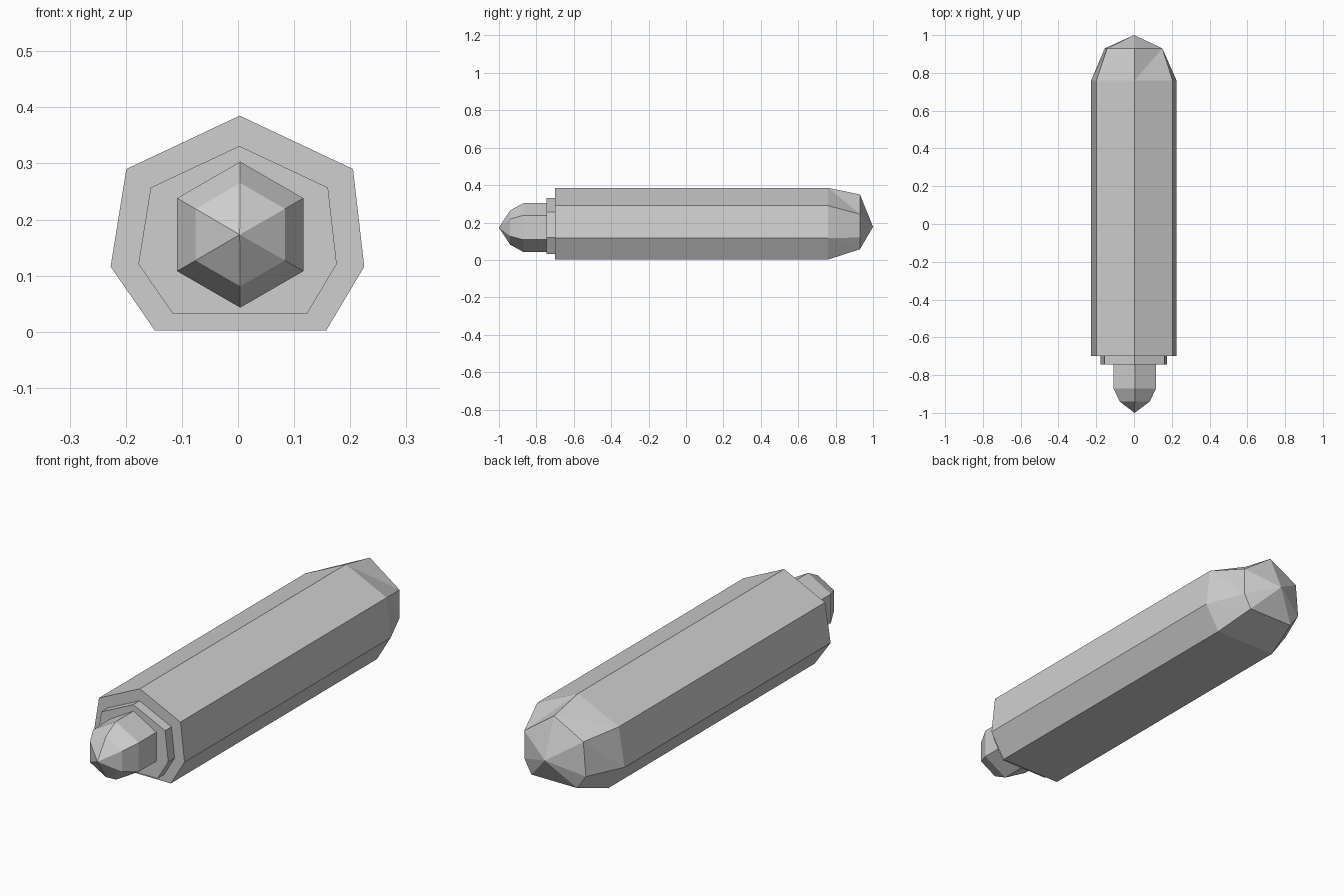
import bpy, bmesh
from math import sin, cos, pi

cube = bpy.data.objects.get("Cube")
if cube:
    bpy.data.objects.remove(cube, do_unlink=True)

grey = bpy.data.materials.new("light_grey")
grey.use_nodes = True
colour = (0.62, 0.62, 0.62, 1)
grey.diffuse_color = colour
grey.node_tree.nodes["Principled BSDF"].inputs["Base Color"].default_value = colour


def loft(name, sections, start_tip=None, end_tip=None):
    """Join (y, outline) sections along y; close each end with a cap or a point."""
    bm = bmesh.new()
    rings = [[bm.verts.new((x, y, z)) for x, z in outline] for y, outline in sections]
    n = len(rings[0])
    for a, b in zip(rings, rings[1:]):
        for i in range(n):
            j = (i + 1) % n
            bm.faces.new((a[i], a[j], b[j]))
            bm.faces.new((a[i], b[j], b[i]))
    for ring, tip in ((rings[0], start_tip), (rings[-1], end_tip)):
        if tip is None:
            bm.faces.new(ring)
        else:
            point = bm.verts.new(tip)
            for i in range(n):
                bm.faces.new((ring[i], ring[(i + 1) % n], point))
    # Merge coplanar side triangles back into flat panels
    bmesh.ops.dissolve_limit(bm, angle_limit=0.002, verts=bm.verts, edges=bm.edges)
    bmesh.ops.recalc_face_normals(bm, faces=bm.faces)
    mesh = bpy.data.meshes.new(name)
    bm.to_mesh(mesh)
    bm.free()
    mesh.materials.append(grey)
    obj = bpy.data.objects.new(name, mesh)
    bpy.context.collection.objects.link(obj)
    return obj


def hexagon(radius):
    return [(0.004 + radius * sin(i * pi / 3), 0.173 + radius * cos(i * pi / 3))
            for i in range(6)]


# Seven-sided outlines, starting at the top corner
body = [(0.003, 0.385), (0.205, 0.29), (0.225, 0.116), (0.157, 0.002),
        (-0.148, 0.002), (-0.227, 0.116), (-0.199, 0.29)]
tail = [(0.003, 0.35), (0.15, 0.245), (0.15, 0.12), (0.115, 0.057),
        (-0.112, 0.057), (-0.155, 0.12), (-0.142, 0.272)]
collar = [(x * 0.782, z * 0.782 + 0.03) for x, z in body]

# Long shaft with a faceted, pointed tail
loft("shaft", [(-0.7, body), (0.76, body), (0.93, tail)], end_tip=(0.0, 1.0, 0.177))

# Stepped collar at the front
loft("collar", [(-0.745, collar), (-0.695, collar)])

# Six-sided nose with a faceted point
loft("nose", [(-0.94, hexagon(0.092)), (-0.87, hexagon(0.13)), (-0.74, hexagon(0.13))],
     start_tip=(0.003, -1.0, 0.173))
